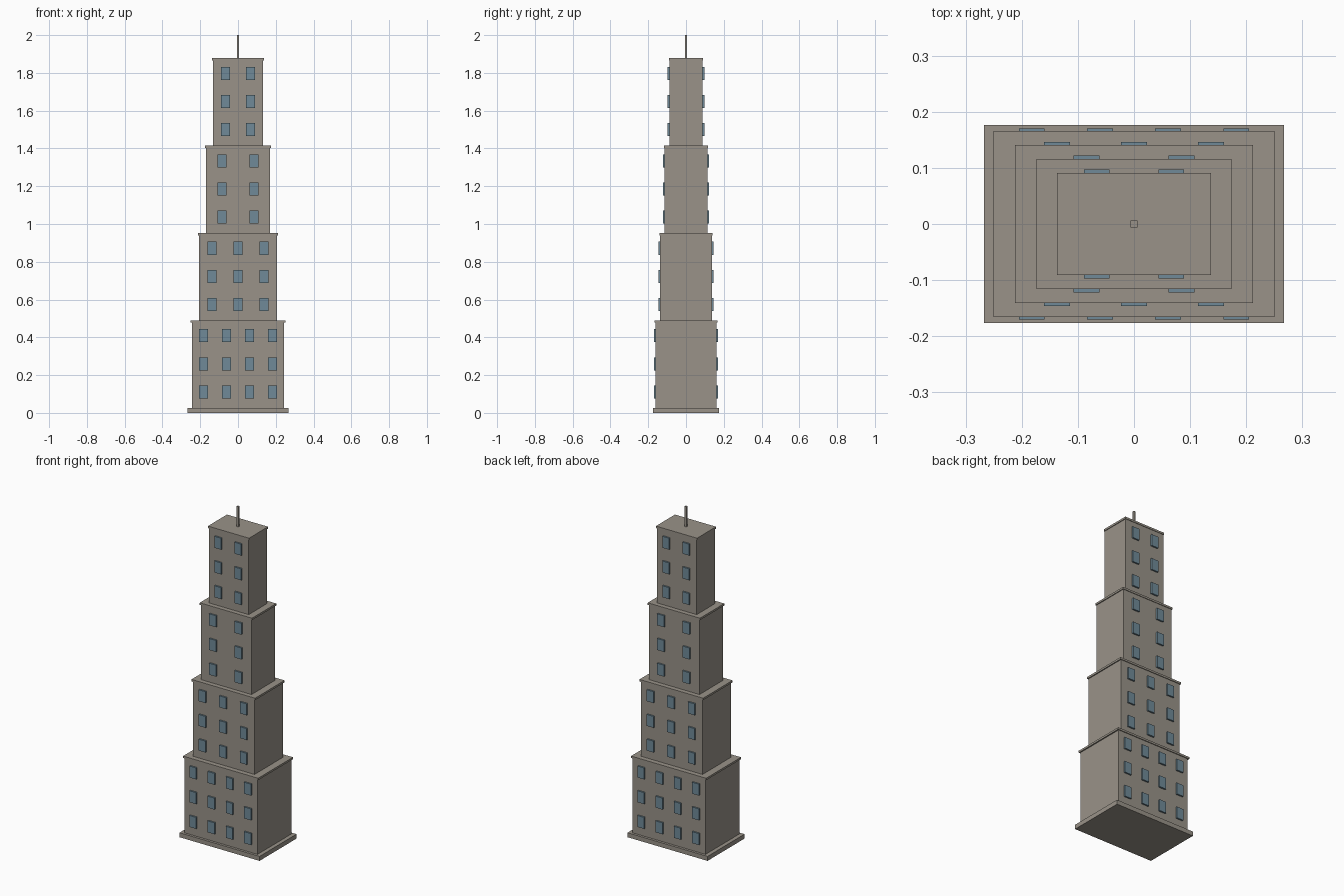
import bpy
import bmesh
from mathutils import Matrix, Vector

if "Cube" in bpy.data.objects:
    bpy.data.objects.remove(bpy.data.objects["Cube"], do_unlink=True)


def make_material(name, color):
    mat = bpy.data.materials.new(name)
    mat.use_nodes = True
    mat.diffuse_color = (*color, 1)
    mat.node_tree.nodes["Principled BSDF"].inputs["Base Color"].default_value = (*color, 1)
    return mat


stone = make_material("warm grey stone", (0.32, 0.291, 0.25))
glass = make_material("blue grey glass", (0.162, 0.255, 0.314))


def add_boxes(name, boxes, mat):
    """One object made of boxes, each given as (centre, size)."""
    bm = bmesh.new()
    for centre, size in boxes:
        matrix = Matrix.Translation(centre) @ Matrix.Diagonal((*size, 1))
        bmesh.ops.create_cube(bm, size=1, matrix=matrix)
    mesh = bpy.data.meshes.new(name)
    bm.to_mesh(mesh)
    bm.free()
    mesh.materials.append(mat)
    obj = bpy.data.objects.new(name, mesh)
    bpy.context.collection.objects.link(obj)
    return obj


BASE_TOP = 0.027
TIER_HEIGHT = 0.4627
CORNICE = 0.012
OVERHANG = 1.03
FLOOR = 0.149
FIRST_ROW = 0.084
PLATE = 0.0095

# Plinth
add_boxes("base_slab", [(Vector((0, 0, BASE_TOP / 2)), (0.534, 0.352, BASE_TOP))], stone)

# Stepped tiers: half width, half depth, window columns
tiers = [(0.243, 0.161, 4), (0.206, 0.1365, 3), (0.169, 0.1125, 2), (0.133, 0.088, 2)]
for i, (hx, hy, columns) in enumerate(tiers):
    bottom = BASE_TOP + i * TIER_HEIGHT
    top = bottom + TIER_HEIGHT
    label = f"tier_{i + 1}"
    body = TIER_HEIGHT - CORNICE
    add_boxes(f"{label}_body", [((0, 0, bottom + body / 2), (2 * hx, 2 * hy, body))], stone)
    add_boxes(f"{label}_cornice",
              [((0, 0, top - CORNICE / 2), (2 * hx * OVERHANG, 2 * hy * OVERHANG, CORNICE))], stone)

    # Window plates on front and back
    cell = 2 * hx / columns
    for side, face in ((-1, "front"), (1, "back")):
        plates = [((-hx + (c + 0.5) * cell, side * (hy + PLATE / 2), bottom + FIRST_ROW + r * FLOOR),
                   (0.046, PLATE, 0.069))
                  for r in range(3) for c in range(columns)]
        add_boxes(f"{label}_{face}_windows", plates, glass)

# Roof mast
roof = BASE_TOP + len(tiers) * TIER_HEIGHT
add_boxes("mast", [((0, 0, (roof + 2) / 2), (0.012, 0.012, 2 - roof))], stone)
